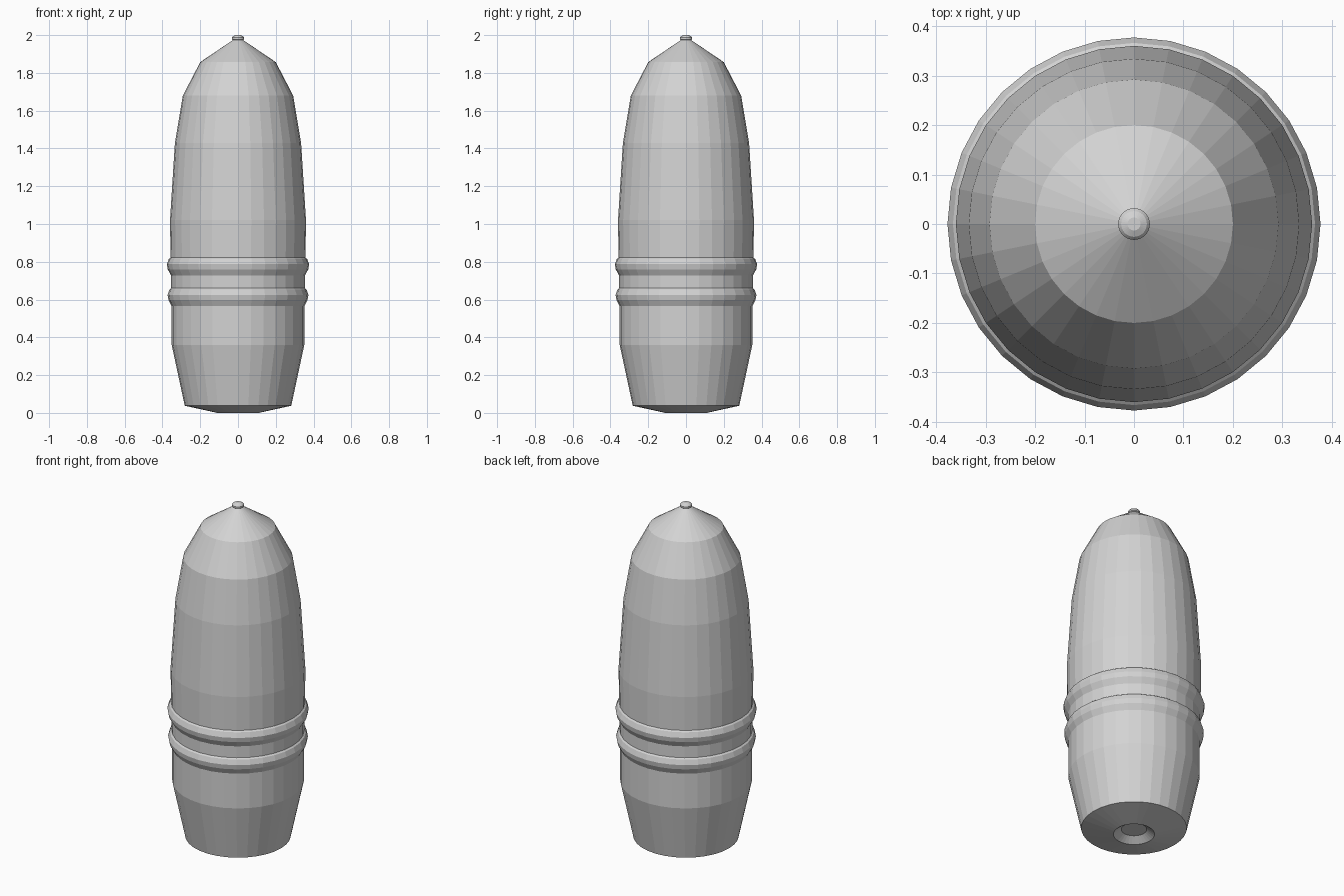
import bpy
import bmesh
from math import cos, sin, tau

SIDES = 32

cube = bpy.data.objects.get("Cube")
if cube:
    bpy.data.objects.remove(cube, do_unlink=True)

# Single plain grey metal
grey = bpy.data.materials.new("light_grey")
grey.use_nodes = True
color = (0.65, 0.65, 0.65, 1)
grey.diffuse_color = color
grey.node_tree.nodes["Principled BSDF"].inputs["Base Color"].default_value = color


def lathe(name, profile):
    """Turn (radius, height) points, listed upward, into a capped faceted solid."""
    bm = bmesh.new()
    rows = [[bm.verts.new((r * cos(tau * i / SIDES), r * sin(tau * i / SIDES), z))
             for i in range(SIDES)] for r, z in profile]
    for low, high in zip(rows, rows[1:]):
        for i in range(SIDES):
            j = (i + 1) % SIDES
            bm.faces.new((low[i], low[j], high[j], high[i]))
    bm.faces.new(rows[0][::-1])
    bm.faces.new(rows[-1])
    bmesh.ops.recalc_face_normals(bm, faces=bm.faces)
    mesh = bpy.data.meshes.new(name)
    bm.to_mesh(mesh)
    bm.free()
    mesh.materials.append(grey)
    obj = bpy.data.objects.new(name, mesh)
    bpy.context.collection.objects.link(obj)
    return obj


def band(z, inner, outer):
    """Profile of one raised driving band starting at height z."""
    return [(inner, z), (outer - 0.005, z + 0.033),
            (outer, z + 0.06), (inner + 0.012, z + 0.088), (inner + 0.003, z + 0.095)]


# Recessed base and tapered tail
tail = [(0.068, 0.03), (0.11, 0), (0.282, 0.038), (0.351, 0.36)]
# Two driving bands around the lower body
bands = band(0.565, 0.351, 0.373) + band(0.727, 0.354, 0.377)
# Curved nose narrowing to a cone
nose = [(0.36, 1.02), (0.334, 1.43), (0.292, 1.68), (0.2, 1.857), (0.024, 1.976)]
lathe("shell_body", tail + bands + nose)

# Small rounded button at the point
lathe("nose_button", [(0.024, 1.972), (0.032, 1.978), (0.032, 1.987),
                      (0.026, 1.994), (0.013, 2.0)])
